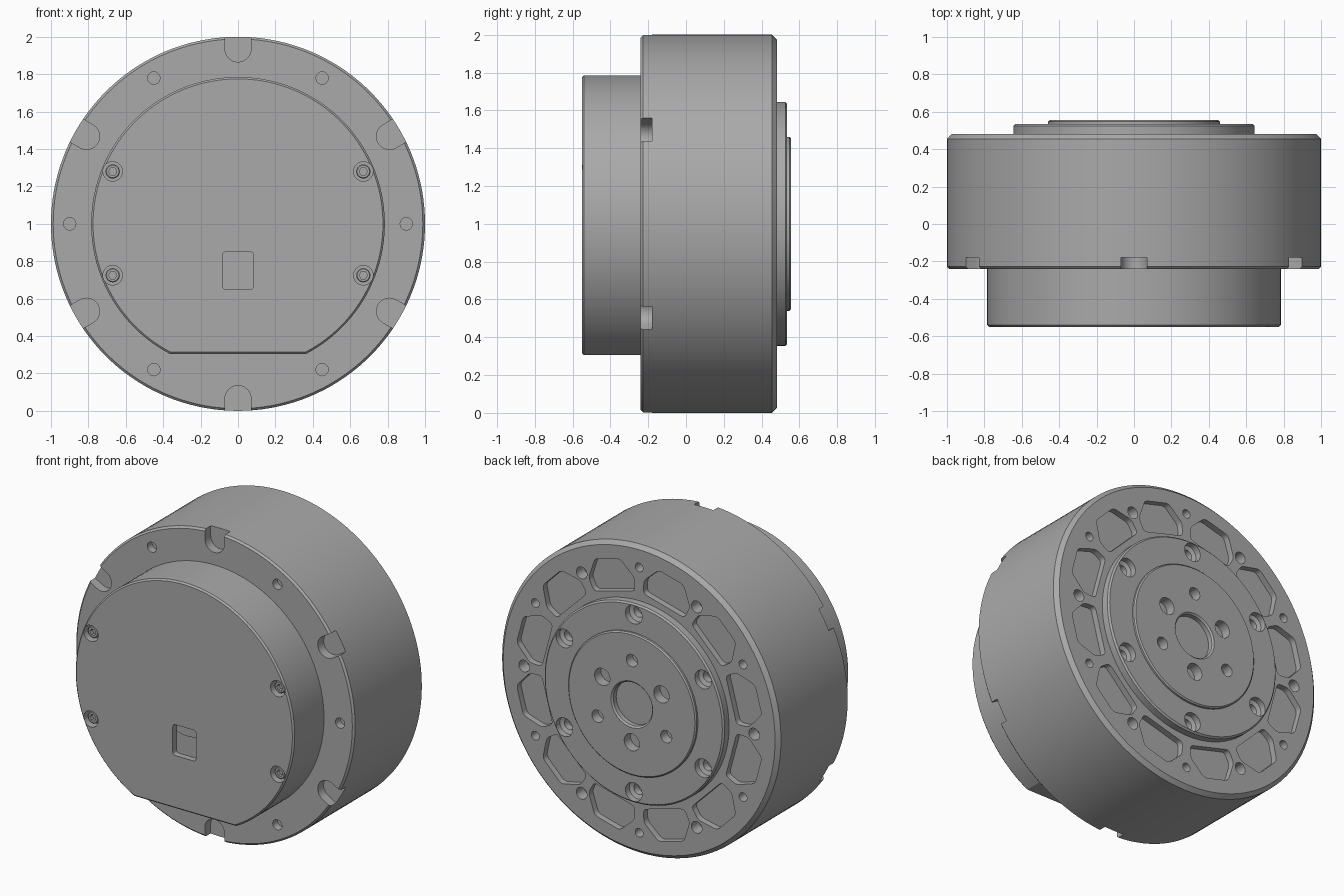
import bpy, bmesh, math
from mathutils import Vector

old = bpy.data.objects.get("Cube")
if old:
    bpy.data.objects.remove(old, do_unlink=True)

grey = bpy.data.materials.new("machined_grey")
grey.use_nodes = True
COLOUR = (0.40, 0.40, 0.40, 1)
grey.diffuse_color = COLOUR
grey.node_tree.nodes["Principled BSDF"].inputs["Base Color"].default_value = COLOUR


# ---- outlines in the x-z plane, centred on the motor axis ----
def circle(r, n=32):
    return [Vector((r * math.cos(math.tau * i / n), r * math.sin(math.tau * i / n))) for i in range(n)]


def hexagon(r, n=24):
    pts = circle(1, n)
    step = math.tau / 6
    return [p * r * math.cos(step / 2) / math.cos((math.tau * i / n) % step - step / 2)
            for i, p in enumerate(pts)]


def rounded(corners, r, n=5):
    pts = []
    for i, p in enumerate(corners):
        a = p + (corners[i - 1] - p).normalized() * r
        b = p + (corners[(i + 1) % len(corners)] - p).normalized() * r
        for k in range(n + 1):
            t = k / n
            pts.append(a * (1 - t) ** 2 + p * 2 * t * (1 - t) + b * t * t)
    return pts


def polar(r, degrees):
    a = math.radians(degrees)
    return Vector((r * math.cos(a), r * math.sin(a)))


def place(pts, r, degrees):
    """Push an outline out to radius r and turn it about the axis."""
    a = math.radians(degrees)
    c, s = math.cos(a), math.sin(a)
    return [Vector(((p.x + r) * c - p.y * s, (p.x + r) * s + p.y * c)) for p in pts]


def flat_circle(r, drop, n=120):
    """Circle with its bottom cut off by a level chord."""
    start = -math.asin(drop / r)
    sweep = math.pi - 2 * start
    return [Vector((r * math.cos(start + sweep * i / n), r * math.sin(start + sweep * i / n)))
            for i in range(n + 1)]


# ---- solids ----
def loft(bm, sections):
    """Skin a closed solid through (outline, y) sections."""
    loops = [[bm.verts.new((p.x, y, p.y + 1)) for p in pts] for pts, y in sections]
    n = len(loops[0])
    for a, b in zip(loops, loops[1:]):
        for i in range(n):
            j = (i + 1) % n
            bm.faces.new((a[i], a[j], b[j], b[i]))
    bm.faces.new(loops[0])
    bm.faces.new(loops[-1])


def make(name, solids):
    bm = bmesh.new()
    for sections in solids:
        loft(bm, sections)
    bmesh.ops.recalc_face_normals(bm, faces=bm.faces)
    mesh = bpy.data.meshes.new(name)
    bm.to_mesh(mesh)
    bm.free()
    mesh.materials.append(grey)
    ob = bpy.data.objects.new(name, mesh)
    bpy.context.collection.objects.link(ob)
    return ob


def finish(ob, cuts=()):
    """Carve the cuts out of a part, then smooth it with sharp edges."""
    if cuts:
        cutter = make(ob.name + "_cutter", cuts)
        mod = ob.modifiers.new("cut", "BOOLEAN")
        mod.object, mod.operation, mod.solver = cutter, "DIFFERENCE", "EXACT"
        graph = bpy.context.evaluated_depsgraph_get()
        mesh = bpy.data.meshes.new_from_object(ob.evaluated_get(graph))
        ob.modifiers.clear()
        ob.data = mesh
        bpy.data.objects.remove(cutter, do_unlink=True)
    bpy.ops.object.select_all(action="DESELECT")
    ob.select_set(True)
    bpy.context.view_layer.objects.active = ob
    bpy.ops.object.shade_smooth_by_angle(angle=math.radians(25))


def lathe(profile):
    return [(circle(r, 144), y) for r, y in profile]


def hole(r, pos, degrees, profile):
    """Round cutter at a polar position from (radius, y) steps."""
    return [(place(circle(rad), pos, degrees), y) for rad, y in profile]


SIXTHS = range(0, 360, 60)
ODD = range(30, 360, 60)

# Housing: rim notches and holes in front, pockets and holes behind
housing = make("housing", [lathe([(0.988, -0.24), (1, -0.228), (1, 0.455), (0.975, 0.48),
                                  (0.645, 0.48), (0.645, 0.42)])])
notch = [Vector((0.2, -0.07))] + [polar(0.07, 270 - 15 * i) for i in range(13)] + [Vector((0.2, 0.07))]
half = [polar(0.70, 12.5), polar(0.785, 12.5), polar(0.89, 6)]
pocket = rounded([Vector((p.x, -p.y)) for p in half] + half[::-1], 0.025)
cuts = []
for a in ODD:
    cuts.append([(place(notch, 0.935, a), -0.3), (place(notch, 0.935, a), -0.18)])
    cuts.append(hole(0, 0.86, a, [(0.028, 0.5), (0.028, 0.41)]))
for a in SIXTHS:
    cuts.append(hole(0, 0.9, a, [(0.033, -0.3), (0.033, -0.19)]))
    cuts.append(hole(0, 0.825, a, [(0.038, 0.5), (0.038, 0.4)]))
for a in range(15, 360, 30):
    cuts.append([(place(pocket, 0, a), 0.5), (place(pocket, 0, a), 0.44)])
finish(housing, cuts)

# Front cover: flat bottom, screw wells and a cable port
cover = make("front_cover", [[(flat_circle(0.785, 0.695), -0.23), (flat_circle(0.785, 0.695), -0.54),
                              (flat_circle(0.775, 0.685), -0.55)]])
port = rounded([Vector(c) for c in ((-0.083, -0.35), (0.083, -0.35), (0.083, -0.15), (-0.083, -0.15))], 0.02)
screws = [Vector((x, z)) for x in (-0.67, 0.67) for z in (-0.275, 0.28)]
cuts = [[(port, -0.6), (port, -0.51)]]
for c in screws:
    cuts.append([([p + c for p in circle(r)], y) for r, y in ((0.052, -0.6), (0.052, -0.49))])
finish(cover, cuts)

# Shallow curved ledge inside the port
arc = [Vector((0.08 * t / 6, -0.22 + 0.015 * (t / 6) ** 2)) for t in range(-6, 7)]
ledge = arc + [Vector((0.08, -0.155)), Vector((-0.08, -0.155))]
finish(make("port_ledge", [[(ledge, -0.505), (ledge, -0.518)]]))

# Cover screws with hex sockets
for i, c in enumerate(screws):
    rings = [(circle(0.038, 24), -0.485), (circle(0.038, 24), -0.525), (circle(0.033, 24), -0.53),
             (hexagon(0.022), -0.53), (hexagon(0.022), -0.505)]
    finish(make(f"cover_screw_{i + 1}", [[([p + c for p in pts], y) for pts, y in rings]]))

# Output flange with stepped bolt holes
flange = make("output_flange", [lathe([(0.645, 0.42), (0.645, 0.525), (0.635, 0.535),
                                       (0.46, 0.535), (0.46, 0.45)])])
finish(flange, [hole(0, 0.575, a, [(0.06, 0.6), (0.06, 0.495), (0.035, 0.485), (0.035, 0.44)]) for a in ODD])

# Output disc with a central bore and two sets of three holes
disc = make("output_disc", [lathe([(0.46, 0.45), (0.46, 0.547), (0.452, 0.555)])])
cuts = [hole(0, 0, 0, [(0.16, 0.565), (0.14, 0.545), (0.14, 0.515)])]
for a in range(30, 360, 120):
    cuts.append(hole(0, 0.245, a, [(0.055, 0.6), (0.055, 0.49)]))
    cuts.append(hole(0, 0.285, a + 60, [(0.04, 0.6), (0.04, 0.49)]))
finish(disc, cuts)
